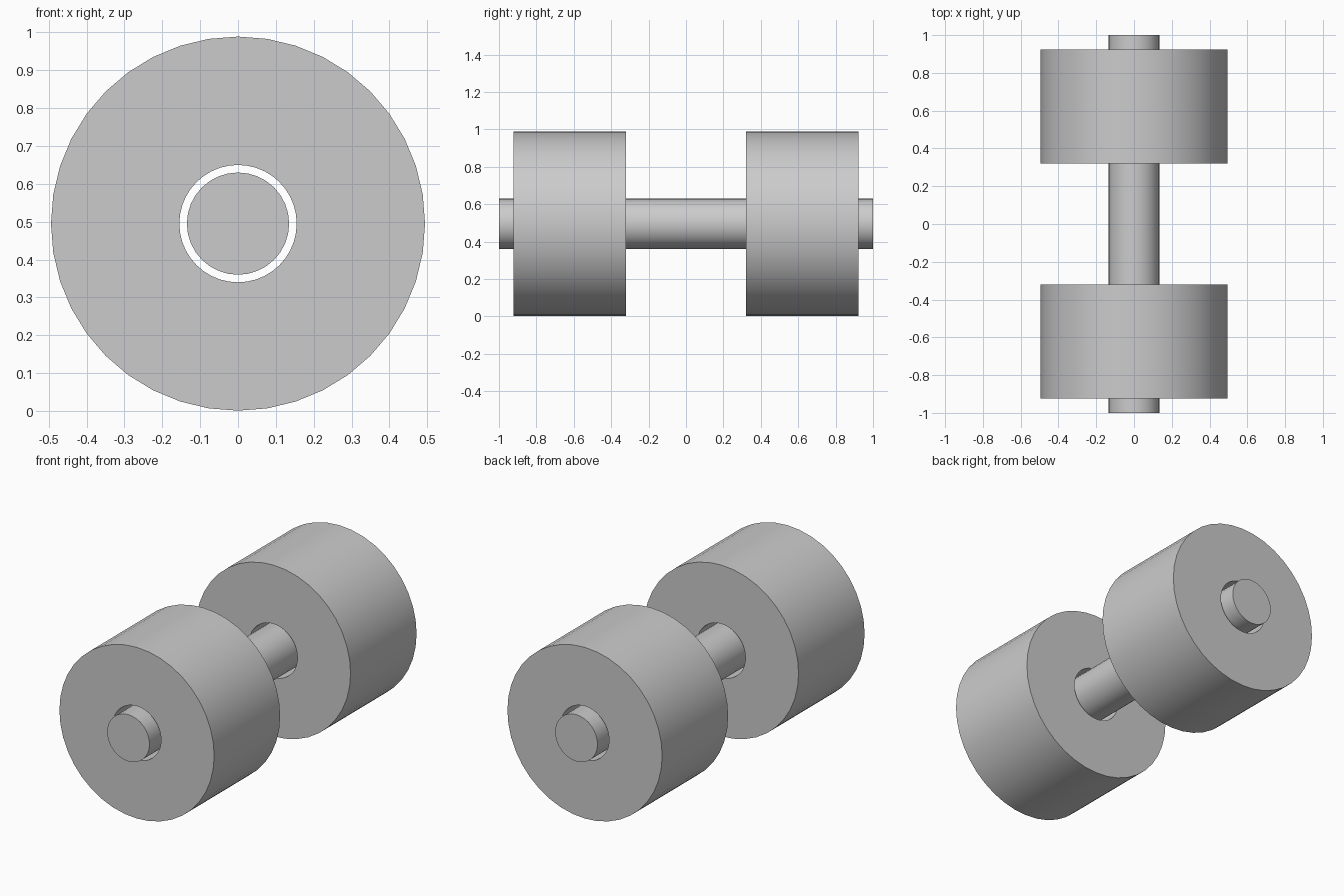
import bpy
import bmesh
import math
from mathutils import Matrix

cube = bpy.data.objects.get("Cube")
if cube:
    bpy.data.objects.remove(cube, do_unlink=True)

AXIS_Z = 0.495

grey = bpy.data.materials.new("plain grey")
grey.use_nodes = True
colour = (0.6, 0.6, 0.6, 1)
grey.diffuse_color = colour
grey.node_tree.nodes["Principled BSDF"].inputs["Base Color"].default_value = colour


def lathe(name, profile, segments, y=0.0):
    """Spin a closed (radius, along-axis) profile round the y axis."""
    bm = bmesh.new()
    verts = [bm.verts.new((0, a, r)) for r, a in profile]
    edges = [bm.edges.new((v, verts[(i + 1) % len(verts)])) for i, v in enumerate(verts)]
    bmesh.ops.spin(bm, geom=verts + edges, cent=(0, 0, 0), axis=(0, 1, 0),
                   angle=math.tau, steps=segments, use_merge=True)
    bmesh.ops.remove_doubles(bm, verts=bm.verts, dist=1e-5)
    bmesh.ops.recalc_face_normals(bm, faces=bm.faces)
    return finish(name, bm, y)


def finish(name, bm, y=0.0):
    mesh = bpy.data.meshes.new(name)
    bm.to_mesh(mesh)
    bm.free()
    mesh.materials.append(grey)
    obj = bpy.data.objects.new(name, mesh)
    obj.location = (0, y, AXIS_Z)
    bpy.context.collection.objects.link(obj)
    bpy.ops.object.select_all(action="DESELECT")
    obj.select_set(True)
    bpy.context.view_layer.objects.active = obj
    bpy.ops.object.shade_smooth_by_angle(angle=math.radians(35))
    return obj


# Wheels: thick rings with an open bore
OUTER, BORE, HALF = 0.494, 0.155, 0.301
ring = [(BORE, -HALF), (OUTER, -HALF), (OUTER, HALF), (BORE, HALF)]
for side, sign in (("front", -1), ("back", 1)):
    lathe(f"{side}_wheel", ring, 40, sign * 0.622)

# Axle: solid rod running loose through both bores
rod = bmesh.new()
bmesh.ops.create_cone(rod, cap_ends=True, segments=32, radius1=0.135, radius2=0.135,
                      depth=2, matrix=Matrix.Rotation(math.pi / 2, 4, "X"))
finish("axle", rod)
